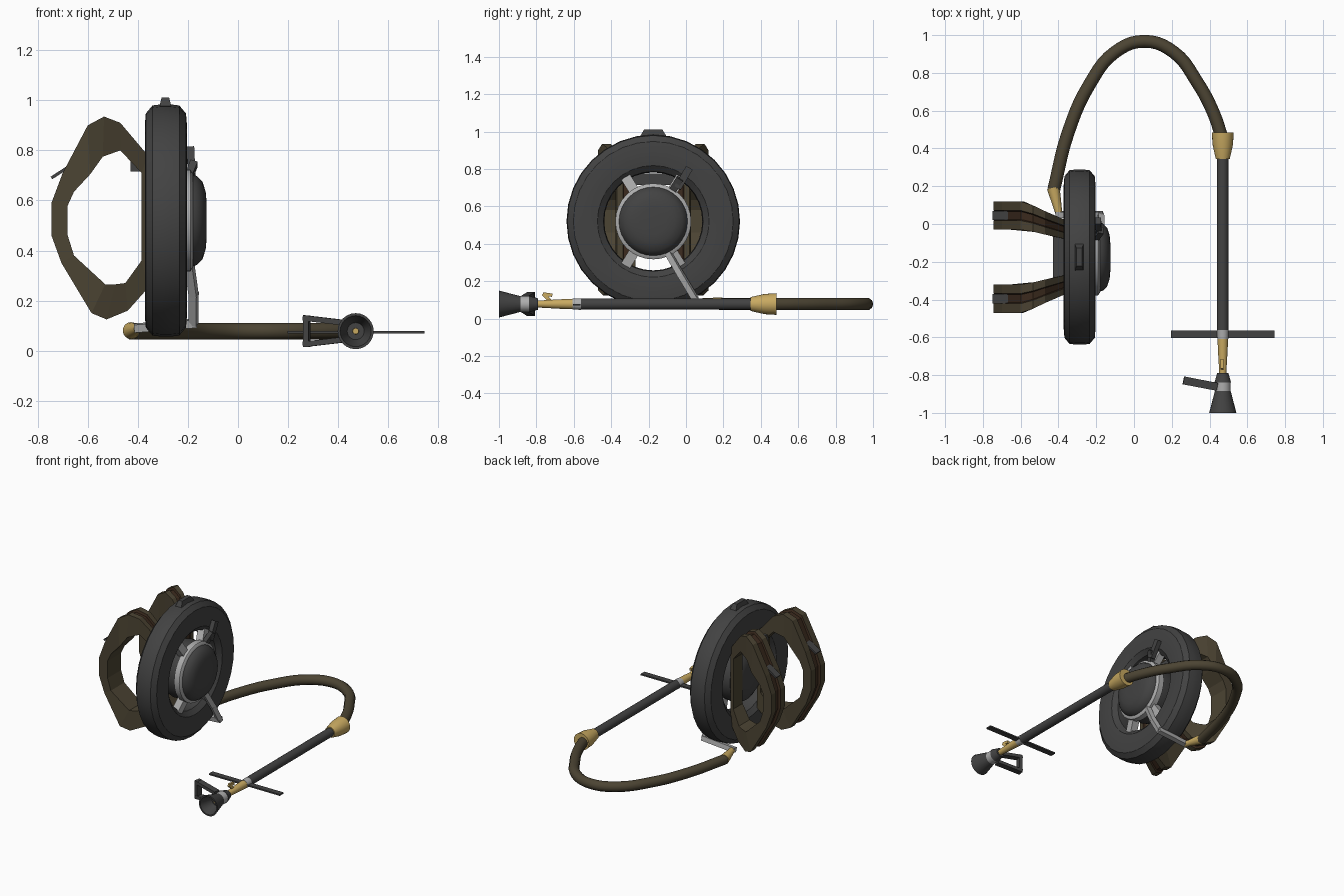
import bpy, bmesh
from math import cos, sin, pi, radians
from mathutils import Vector, Matrix

if "Cube" in bpy.data.objects:
    bpy.data.objects.remove(bpy.data.objects["Cube"])


def material(name, r, g, b):
    m = bpy.data.materials.new(name)
    m.diffuse_color = (r, g, b, 1)
    m.use_nodes = True
    m.node_tree.nodes["Principled BSDF"].inputs["Base Color"].default_value = m.diffuse_color
    return m


DARK = material("dark_metal", .055, .055, .055)
STEEL = material("light_steel", .42, .42, .42)
BRASS = material("brass", .58, .40, .12)
BROWN = material("brown_leather", .072, .058, .033)
RED = material("dark_leather", .045, .024, .013)
CY, CZ = -.175, .52          # centre of the ring tank


def finish(name, bm, mats, angle=35):
    bmesh.ops.recalc_face_normals(bm, faces=bm.faces)
    me = bpy.data.meshes.new(name)
    bm.to_mesh(me)
    bm.free()
    ob = bpy.data.objects.new(name, me)
    bpy.context.collection.objects.link(ob)
    for m in mats:
        me.materials.append(m)
    if angle:
        bpy.ops.object.select_all(action='DESELECT')
        ob.select_set(True)
        bpy.context.view_layer.objects.active = ob
        bpy.ops.object.shade_smooth_by_angle(angle=radians(angle))
    return ob


def lathe(name, profile, axis, centre, mat, segs=24, closed=False):
    """Spin (position, radius) pairs about the x or y axis."""
    bm = bmesh.new()
    rows = []
    for t, r in profile:
        row = []
        for i in range(segs):
            a = 2 * pi * i / segs
            u, v = r * cos(a), r * sin(a)
            row.append(bm.verts.new((t, centre[0] + u, centre[1] + v) if axis == 'x'
                                    else (centre[0] + u, t, centre[1] + v)))
        rows.append(row)
    pairs = list(zip(rows, rows[1:])) + ([(rows[-1], rows[0])] if closed else [])
    for a, b in pairs:
        for i in range(segs):
            j = (i + 1) % segs
            bm.faces.new((a[i], a[j], b[j], b[i]))
    if not closed:
        bm.faces.new(rows[0])
        bm.faces.new(rows[-1])
    return finish(name, bm, [mat])


def beams(name, segments, w, h, mat, up=(1, 0, 0)):
    """Boxes running between point pairs; h is measured along 'up'."""
    bm = bmesh.new()
    for p, q in segments:
        p, q = Vector(p), Vector(q)
        z = (q - p).normalized()
        x = Vector(up).cross(z).normalized()
        y = z.cross(x)
        rot = Matrix((x, y, z)).transposed().to_4x4()
        bmesh.ops.create_cube(bm, size=1, matrix=Matrix.Translation((p + q) / 2) @ rot
                              @ Matrix.Diagonal((w, h, (q - p).length, 1)))
    return finish(name, bm, [mat], 0)


def tube(name, pts, radius, mat):
    cu = bpy.data.curves.new(name, 'CURVE')
    cu.dimensions = '3D'
    cu.bevel_depth, cu.bevel_resolution, cu.resolution_u = radius, 3, 5
    cu.use_fill_caps = True
    sp = cu.splines.new('BEZIER')
    sp.bezier_points.add(len(pts) - 1)
    for b, p in zip(sp.bezier_points, pts):
        b.co = p
        b.handle_left_type = b.handle_right_type = 'AUTO'
    cu.materials.append(mat)
    ob = bpy.data.objects.new(name, cu)
    bpy.context.collection.objects.link(ob)


# ring tank with a rounded-square section
section = []
for i in range(16):
    a = 2 * pi * (i + .5) / 16
    c, s = cos(a), sin(a)
    k = (c ** 4 + s ** 4) ** -.25
    section.append((-.288 + .084 * c * k, .363 + .101 * s * k))
lathe("ring_tank", section, 'x', (CY, CZ), DARK, 32, True)

# central pressure vessel and its rim
lathe("inner_tank", [(-.385, .09), (-.375, .14), (-.345, .182), (-.3, .195), (-.19, .187),
                     (-.165, .178), (-.142, .155), (-.129, .115), (-.125, .07)],
      'x', (CY, CZ), DARK, 32)
lathe("inner_tank_band", [(-.235, .19), (-.23, .203), (-.19, .203), (-.18, .188)],
      'x', (CY, CZ), STEEL, 32)


def polar(x, r, deg):
    a = radians(deg)
    return (x, CY + r * cos(a), CZ + r * sin(a))


# brackets joining the vessel to the ring
beams("tank_brackets", [(polar(-.23, .18, d), polar(-.25, .29, d)) for d in (58, 122, 238, 302)],
      .055, .05, STEEL)
beams("valve_lever", [(polar(-.2, .2, 58), polar(-.175, .27, 58)),
                      (polar(-.185, .22, 54), polar(-.19, .345, 56))], .04, .03, DARK)

# filler lug on top of the ring
bm = bmesh.new()
bmesh.ops.create_cube(bm, size=1, matrix=Matrix.Translation((-.29, CY, .98))
                      @ Matrix.Diagonal((.06, .175, .064, 1)))
for v in bm.verts:
    if v.co.z > .98:
        v.co.x = -.29 + (v.co.x + .29) * .5
        v.co.y = CY + (v.co.y - CY) * .55
finish("filler_lug", bm, [DARK], 0)

# cross bar between the carrying straps
beams("back_bar", [((-.395, CY - .12, .745), (-.395, CY + .12, .745))], .06, .07, DARK)

# grooved shoulder straps: outer and inner outlines (x, z)
OUTER = [(-.36, .78), (-.47, .91), (-.535, .935), (-.60, .90), (-.70, .71), (-.745, .59),
         (-.745, .46), (-.705, .35), (-.585, .15), (-.525, .125), (-.44, .16), (-.36, .25)]
INNER = [(-.385, .71), (-.47, .80), (-.54, .775), (-.59, .705), (-.655, .635), (-.68, .58),
         (-.68, .46), (-.655, .38), (-.53, .265), (-.49, .265), (-.45, .27), (-.385, .36)]
for side, label in ((1, "left"), (-1, "right")):
    bm = bmesh.new()
    rows = []
    for o, n in zip(OUTER, INNER):
        o, n = Vector(o), Vector(n)
        g = o + (n - o).normalized() * .016
        row = []
        for p, f in ((o, 0), (o, .32), (g, .36), (g, .64), (o, .68), (o, 1), (n, 1), (n, 0)):
            t = min(1, max(0, (p.x + .58) / .21))      # slides inward towards the ring
            lo, hi = .145 - .05 * t, .295 - .10 * t
            row.append(bm.verts.new((p.x, CY + side * (lo + (hi - lo) * f), p.y)))
        rows.append(row)
    for i in range(len(rows)):
        a, b = rows[i], rows[(i + 1) % len(rows)]
        for k in range(8):
            f = bm.faces.new((a[k], a[(k + 1) % 8], b[(k + 1) % 8], b[k]))
            f.material_index = 1 if k in (1, 2, 3) else 0
    finish(label + "_shoulder_strap", bm, [BROWN, RED], 0)
    y = CY + side * .22
    beams(label + "_strap_tail", [((-.66, y, .745), (-.745, y, .69))], .012, .05, DARK, (0, 1, 0))

# outlet pipe from the vessel under the ring to the hose
beams("outlet_pipe", [((-.195, -.095, .35), (-.177, -.02, .22)),
                      ((-.177, -.025, .23), (-.178, .05, .105)),
                      ((-.165, .05, .11), (-.415, .05, .09))], .032, .032, STEEL, (.3, .9, .2))
bm = bmesh.new()
p, q = Vector((-.395, .045, .09)), Vector((-.427, .19, .08))
bmesh.ops.create_cone(bm, cap_ends=True, segments=16, radius1=.017, radius2=.034,
                      depth=(q - p).length, matrix=Matrix.Translation((p + q) / 2)
                      @ (q - p).to_track_quat('Z', 'Y').to_matrix().to_4x4())
finish("hose_inlet", bm, [BRASS])

# hose
tube("hose", [(x, y, .078) for x, y in ((-.425, .18), (-.35, .48), (-.235, .74), (-.1, .91),
     (.055, .967), (.21, .91), (.335, .75), (.42, .59), (.468, .45))], .034, BROWN)

# lance
GUN = (.47, .078)
lathe("hose_coupling", [(.485, .04), (.485, .058), (.42, .054), (.345, .037), (.345, .02)],
      'y', GUN, BRASS)
lathe("lance_tube", [(.36, .03), (-.57, .03)], 'y', GUN, DARK)
lathe("lance_collar", [(-.562, .031), (-.608, .029)], 'y', GUN, STEEL)
lathe("lance_tip", [(-.6, .028), (-.66, .026), (-.8, .018), (-.925, .012)], 'y', GUN, BRASS)
beams("trigger", [((.465, -.72, .09), (.465, -.765, .132)),
                  ((.465, -.715, .125), (.465, -.765, .132))], .018, .016, BRASS)
beams("cross_handle", [((.197, -.583, .074), (.745, -.583, .074))], .04, .01, DARK, (0, 0, 1))

# igniter and muzzle
lathe("igniter_body", [(-.79, .03), (-.84, .044)], 'y', GUN, DARK)
lathe("igniter_band", [(-.838, .042), (-.888, .042)], 'y', GUN, STEEL)
lathe("muzzle", [(-.885, .042), (-1, .072), (-1, .062), (-.91, .034), (-.91, .008)],
      'y', GUN, DARK)

# side grip loop
beams("side_grip", [((.44, -.862, .078 + s * .032), (.262, -.828, .078 + s * .053))
                    for s in (1, -1)] + [((.274, -.83, .015), (.274, -.83, .141))],
      .022, .042, DARK, (.18, .98, 0))
